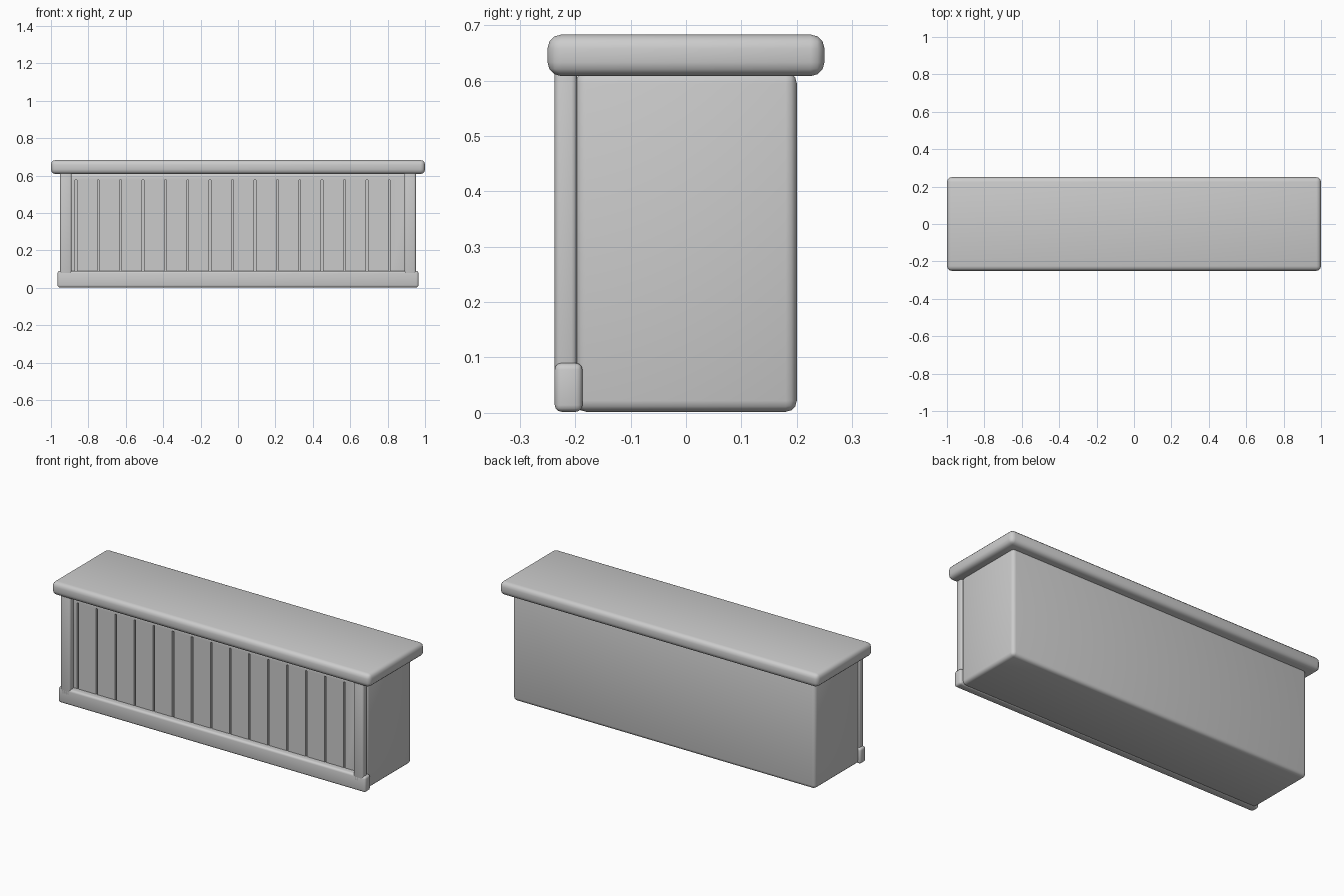
import bpy
import bmesh
import math

cube = bpy.data.objects.get("Cube")
if cube:
    bpy.data.objects.remove(cube, do_unlink=True)

# One plain grey for the whole counter
GREY = (0.6, 0.6, 0.6, 1)
grey = bpy.data.materials.new("plain_grey")
grey.use_nodes = True
grey.diffuse_color = GREY
grey.node_tree.nodes["Principled BSDF"].inputs["Base Color"].default_value = GREY


def add_boxes(bm, boxes):
    for low, high in boxes:
        verts = bmesh.ops.create_cube(bm, size=1)["verts"]
        for v in verts:
            v.co = [h if c > 0 else l for c, l, h in zip(v.co, low, high)]


def make_object(name, boxes, bevel=0, segments=3):
    bm = bmesh.new()
    add_boxes(bm, boxes)
    if bevel:
        bmesh.ops.bevel(bm, geom=bm.edges[:], offset=bevel, segments=segments,
                        profile=0.5, affect='EDGES')
    mesh = bpy.data.meshes.new(name)
    bm.to_mesh(mesh)
    bm.free()
    mesh.materials.append(grey)
    obj = bpy.data.objects.new(name, mesh)
    bpy.context.collection.objects.link(obj)
    return obj


def smooth(obj):
    bpy.ops.object.select_all(action='DESELECT')
    obj.select_set(True)
    bpy.context.view_layer.objects.active = obj
    bpy.ops.object.shade_smooth_by_angle(angle=math.radians(40))


# Main cabinet
body = make_object("counter_body", [((-0.95, -0.2, 0.002), (0.95, 0.2, 0.615))], 0.02)

# Vertical grooves between the front boards
grooves = []
for i in range(15):
    x = -0.867 + i * 0.1197
    grooves.append(((x - 0.005, -0.3, 0.06), (x + 0.005, -0.185, 0.577)))
cutter = make_object("groove_cutter", grooves)
cutter.hide_render = True
cutter.hide_viewport = True
cut = body.modifiers.new("board_grooves", 'BOOLEAN')
cut.operation = 'DIFFERENCE'
cut.solver = 'EXACT'
cut.object = cutter
smooth(body)

# Overhanging top
smooth(make_object("counter_top", [((-1, -0.25, 0.608), (1, 0.25, 0.683))], 0.025))

# Foot rail along the front
smooth(make_object("foot_rail", [((-0.965, -0.237, 0.002), (0.965, -0.187, 0.09))], 0.012))

# Corner posts
for name, side in (("left_post", 1), ("right_post", -1)):
    inner, outer = sorted((0.89 * side, 0.951 * side))
    smooth(make_object(name, [((inner, -0.237, 0.05), (outer, -0.197, 0.63))], 0.01))
